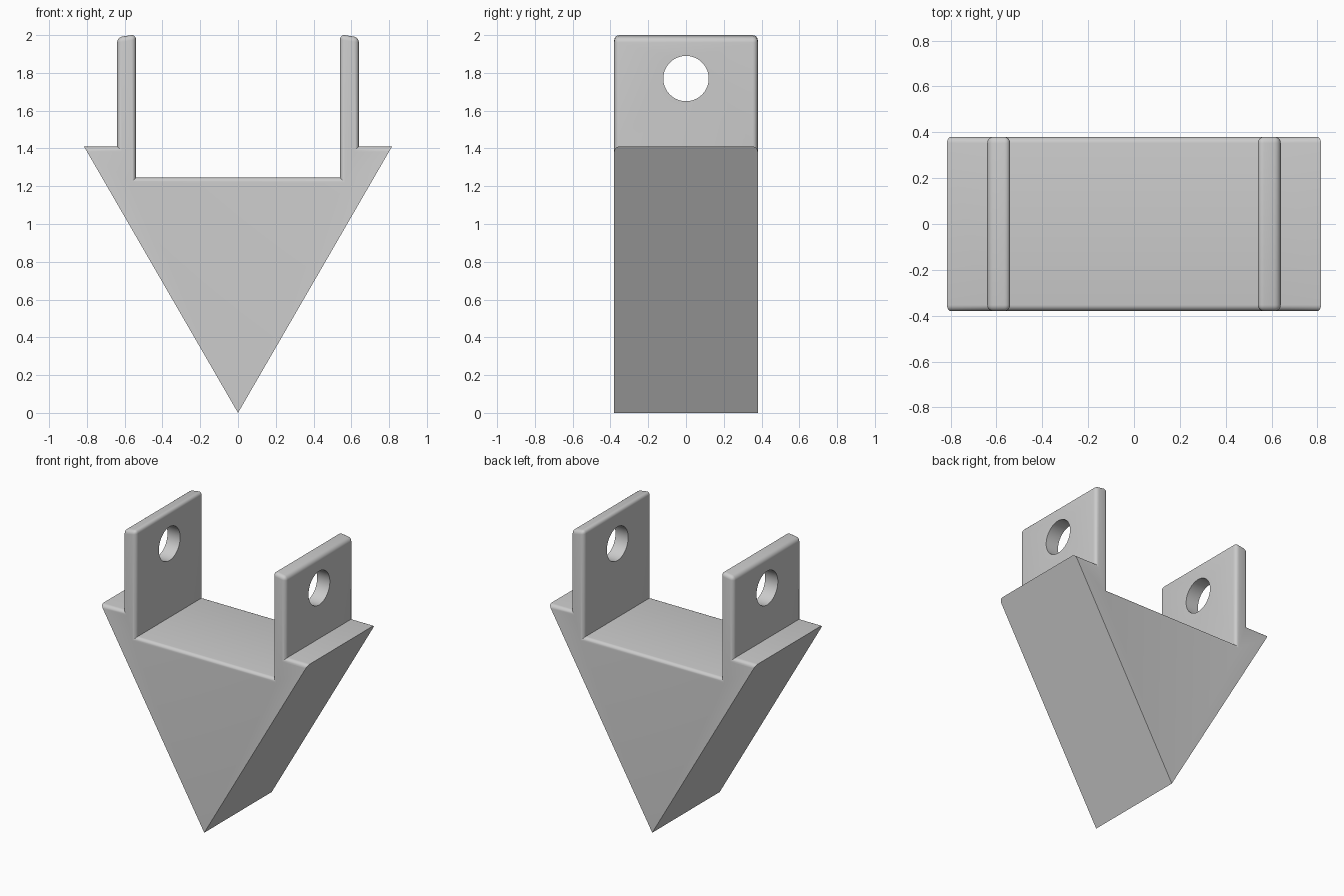
import bpy, bmesh, math

old = bpy.data.objects.get("Cube")
if old:
    bpy.data.objects.remove(old, do_unlink=True)

HALF_DEPTH = 0.38
FILLET = 0.027

grey = bpy.data.materials.new("plain grey")
grey.use_nodes = True
colour = (0.6, 0.6, 0.6, 1)
grey.diffuse_color = colour
grey.node_tree.nodes["Principled BSDF"].inputs["Base Color"].default_value = colour

# Wedge and twin lugs as one mirrored outline
right_half = [(0.815, 1.41), (0.64, 1.41), (0.64, 1.988), (0.54, 2.004), (0.54, 1.245)]
outline = [(0, 0)] + right_half + [(-x, z) for x, z in reversed(right_half)]

bm = bmesh.new()
face = bm.faces.new([bm.verts.new((x, -HALF_DEPTH, z)) for x, z in outline])
back = bmesh.ops.extrude_face_region(bm, geom=[face])["geom"]
bmesh.ops.translate(bm, vec=(0, 2 * HALF_DEPTH, 0),
                    verts=[v for v in back if isinstance(v, bmesh.types.BMVert)])
bmesh.ops.recalc_face_normals(bm, faces=bm.faces)


# Round the upper outline edges and the lug tops, keep the wedge sides sharp
def is_rounded(edge):
    a, b = (v.co for v in edge.verts)
    if abs(a.y - b.y) > 0.1:
        return a.z > 1.9
    return min(a.z, b.z) > 0.1


bmesh.ops.bevel(bm, geom=[e for e in bm.edges if is_rounded(e)], offset=FILLET,
                offset_type="OFFSET", segments=5, profile=0.5, affect="EDGES",
                clamp_overlap=False)
mesh = bpy.data.meshes.new("wedge_bracket")
bm.to_mesh(mesh)
bm.free()
bracket = bpy.data.objects.new("wedge_bracket", mesh)
bpy.context.collection.objects.link(bracket)
mesh.materials.append(grey)

# Pin hole through both lugs
bpy.ops.mesh.primitive_cylinder_add(vertices=64, radius=0.12, depth=3,
                                    location=(0, 0, 1.77), rotation=(0, math.pi / 2, 0))
cutter = bpy.context.object
cutter.name = "pin_hole_cutter"
cutter.hide_render = True
cutter.data.materials.append(grey)
cut = bracket.modifiers.new("pin_holes", "BOOLEAN")
cut.operation = "DIFFERENCE"
cut.solver = "EXACT"
cut.object = cutter

bpy.ops.object.select_all(action="DESELECT")
bracket.select_set(True)
bpy.context.view_layer.objects.active = bracket
bpy.ops.object.modifier_apply(modifier=cut.name)
bpy.data.objects.remove(cutter, do_unlink=True)
bpy.ops.object.shade_smooth_by_angle(angle=math.radians(30))
